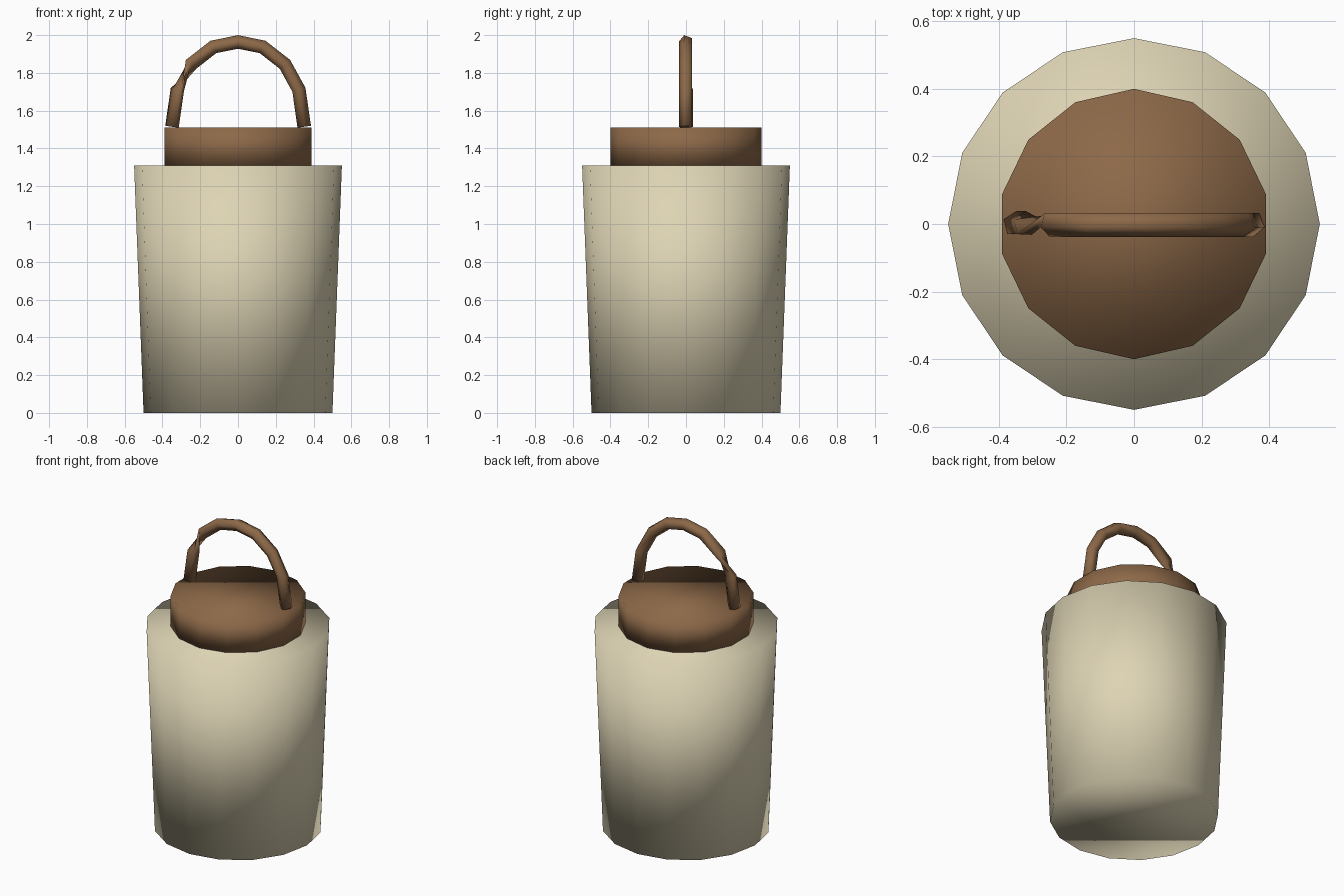
import bpy, bmesh, math
from mathutils import Vector

if "Cube" in bpy.data.objects:
    bpy.data.objects.remove(bpy.data.objects["Cube"])


def material(name, color):
    mat = bpy.data.materials.new(name)
    mat.diffuse_color = (*color, 1)
    mat.use_nodes = True
    mat.node_tree.nodes["Principled BSDF"].inputs["Base Color"].default_value = mat.diffuse_color
    return mat


def loft(name, rings, mat):
    """Skin a list of point rings, close both ends, shade smooth."""
    bm = bmesh.new()
    loops = [[bm.verts.new(p) for p in ring] for ring in rings]
    n = len(loops[0])
    for a, b in zip(loops, loops[1:]):
        for i in range(n):
            j = (i + 1) % n
            bm.faces.new((a[i], a[j], b[j], b[i]))
    bm.faces.new(loops[0][::-1])
    bm.faces.new(loops[-1])
    bmesh.ops.recalc_face_normals(bm, faces=bm.faces)
    for f in bm.faces:
        f.smooth = True
    mesh = bpy.data.meshes.new(name)
    bm.to_mesh(mesh)
    bm.free()
    mesh.materials.append(mat)
    obj = bpy.data.objects.new(name, mesh)
    bpy.context.collection.objects.link(obj)
    return obj


def circle(radius, z, sides):
    """Horizontal ring with its first corner on +y."""
    return [(radius * math.sin(2 * math.pi * i / sides),
             radius * math.cos(2 * math.pi * i / sides), z) for i in range(sides)]


cream = material("cream", (0.73, 0.66, 0.46))
brown = material("brown", (0.265, 0.14, 0.065))

# Tapered body and narrower lid
loft("body", [circle(0.50, 0, 16), circle(0.55, 1.31, 16)], cream)
loft("lid", [circle(0.40, 1.31, 14), circle(0.40, 1.51, 14)], brown)

# Arched five-sided handle, twisted in its left leg
half = [(0.35, 1.515), (0.322, 1.71), (0.248, 1.845), (0.13, 1.937)]
path = [(-x, z) for x, z in half] + [(0, 1.963)] + [(x, z) for x, z in half[::-1]]
points = [Vector((x, 0, z)) for x, z in path]
rings = []
for k, p in enumerate(points):
    before, after = points[max(k - 1, 0)], points[min(k + 1, len(points) - 1)]
    tangent = (after - before).normalized()
    side = Vector((0, 1, 0))
    up = tangent.cross(side)
    if up.dot(p - Vector((0, 0, 1.5))) < 0:
        up = -up
    roll = math.radians(105 + (108 if k < 2 else 0))
    rings.append([p + 0.038 * (side * math.cos(roll + i * math.tau / 5)
                               + up * math.sin(roll + i * math.tau / 5))
                  for i in range(5)])
loft("handle", rings, brown)
